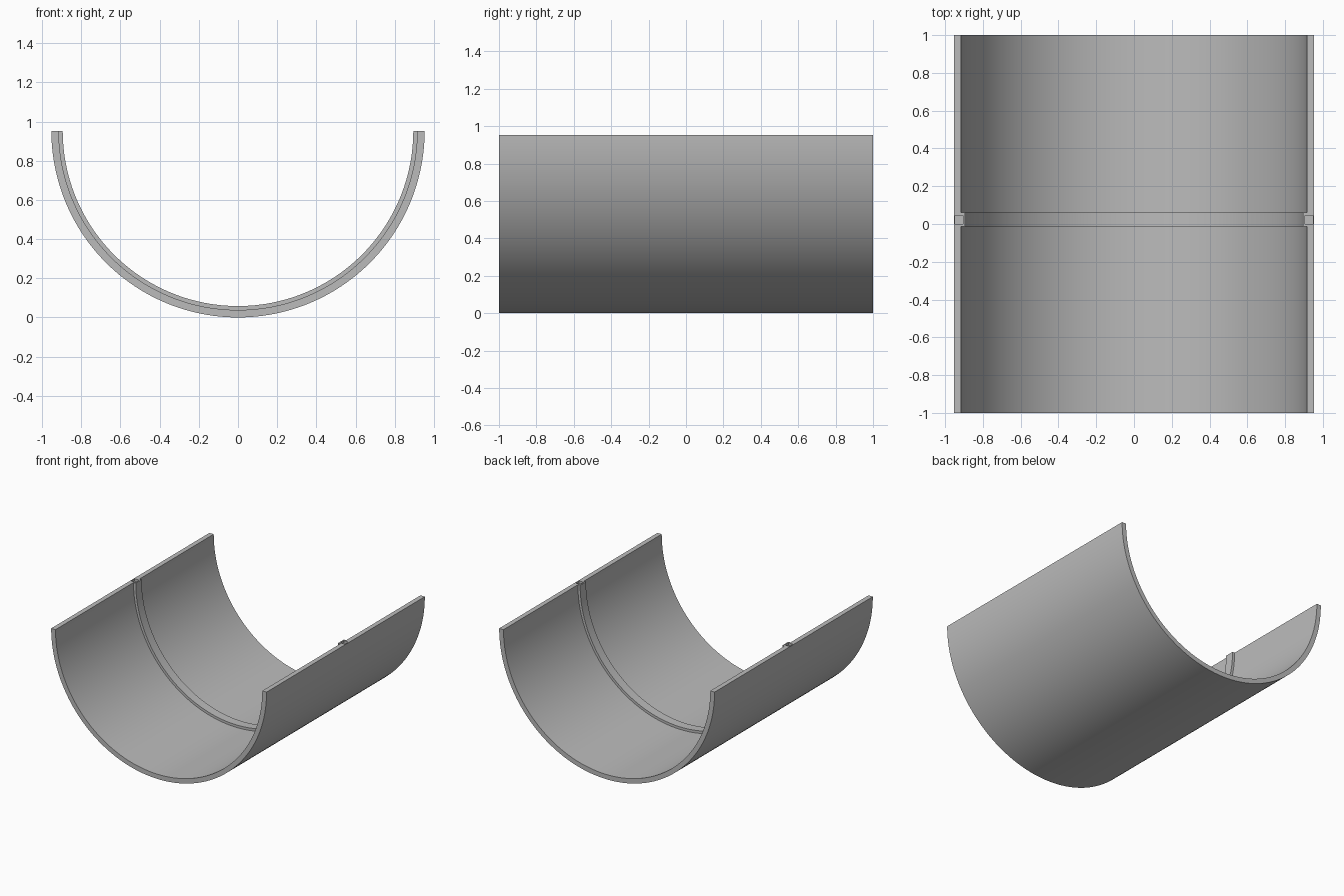
import bpy
import bmesh
from math import pi, cos, sin, radians

cube = bpy.data.objects.get("Cube")
if cube:
    bpy.data.objects.remove(cube, do_unlink=True)

# Main sizes
OUTER, INNER, RIB = 0.953, 0.915, 0.895
RIB_FRONT, RIB_BACK = -0.014, 0.06
SEGMENTS = 96
POCKET_R, POCKET_Y = (0.905, 0.947), (0.0, 0.045)
POCKET_DEPTH = 0.02

# Single plain material
grey = bpy.data.materials.new("plain grey")
grey.use_nodes = True
colour = (0.5, 0.5, 0.5, 1)
grey.diffuse_color = colour
grey.node_tree.nodes["Principled BSDF"].inputs["Base Color"].default_value = colour

# Wall cross-section as (radius, y), with the inner rib in the middle
profile = [
    (OUTER, -1), (OUTER, RIB_FRONT), (OUTER, RIB_BACK), (OUTER, 1),
    (INNER, 1), (INNER, RIB_BACK), (RIB, RIB_BACK),
    (RIB, RIB_FRONT), (INNER, RIB_FRONT), (INNER, -1),
]
FRONT_WALL, RIB_END, BACK_WALL = (0, 1, 8, 9), (1, 2, 5, 6, 7, 8), (2, 3, 4, 5)


def clamp(value, limits):
    return min(max(value, limits[0]), limits[1])


def bridge(bm, a, b):
    """Join two matching closed loops with quads."""
    n = len(a)
    for i in range(n):
        j = (i + 1) % n
        bm.faces.new((a[i], a[j], b[j], b[i]))


bm = bmesh.new()

# Sweep the section through the lower half circle
rings = []
for s in range(SEGMENTS + 1):
    angle = pi + pi * s / SEGMENTS
    rings.append([bm.verts.new((r * cos(angle), y, OUTER + r * sin(angle)))
                  for r, y in profile])
for a, b in zip(rings, rings[1:]):
    bridge(bm, a, b)

# Flat top edges, with a shallow square pocket in each rib end
for ring, side in ((rings[0], -1), (rings[-1], 1)):
    for wall in (FRONT_WALL, BACK_WALL):
        bm.faces.new([ring[i] for i in wall])
    rim = [ring[i] for i in RIB_END]
    mouth, floor = (
        [bm.verts.new((side * clamp(profile[i][0], POCKET_R),
                       clamp(profile[i][1], POCKET_Y), OUTER - depth))
         for i in RIB_END]
        for depth in (0, POCKET_DEPTH))
    bridge(bm, rim, mouth)
    bridge(bm, mouth, floor)
    bm.faces.new(floor)

bmesh.ops.recalc_face_normals(bm, faces=bm.faces)
mesh = bpy.data.meshes.new("half_pipe_shell")
bm.to_mesh(mesh)
bm.free()
mesh.materials.append(grey)

shell = bpy.data.objects.new("half_pipe_shell", mesh)
bpy.context.collection.objects.link(shell)

# Smooth curved walls, sharp rims
bpy.ops.object.select_all(action='DESELECT')
shell.select_set(True)
bpy.context.view_layer.objects.active = shell
bpy.ops.object.shade_smooth_by_angle(angle=radians(30))
